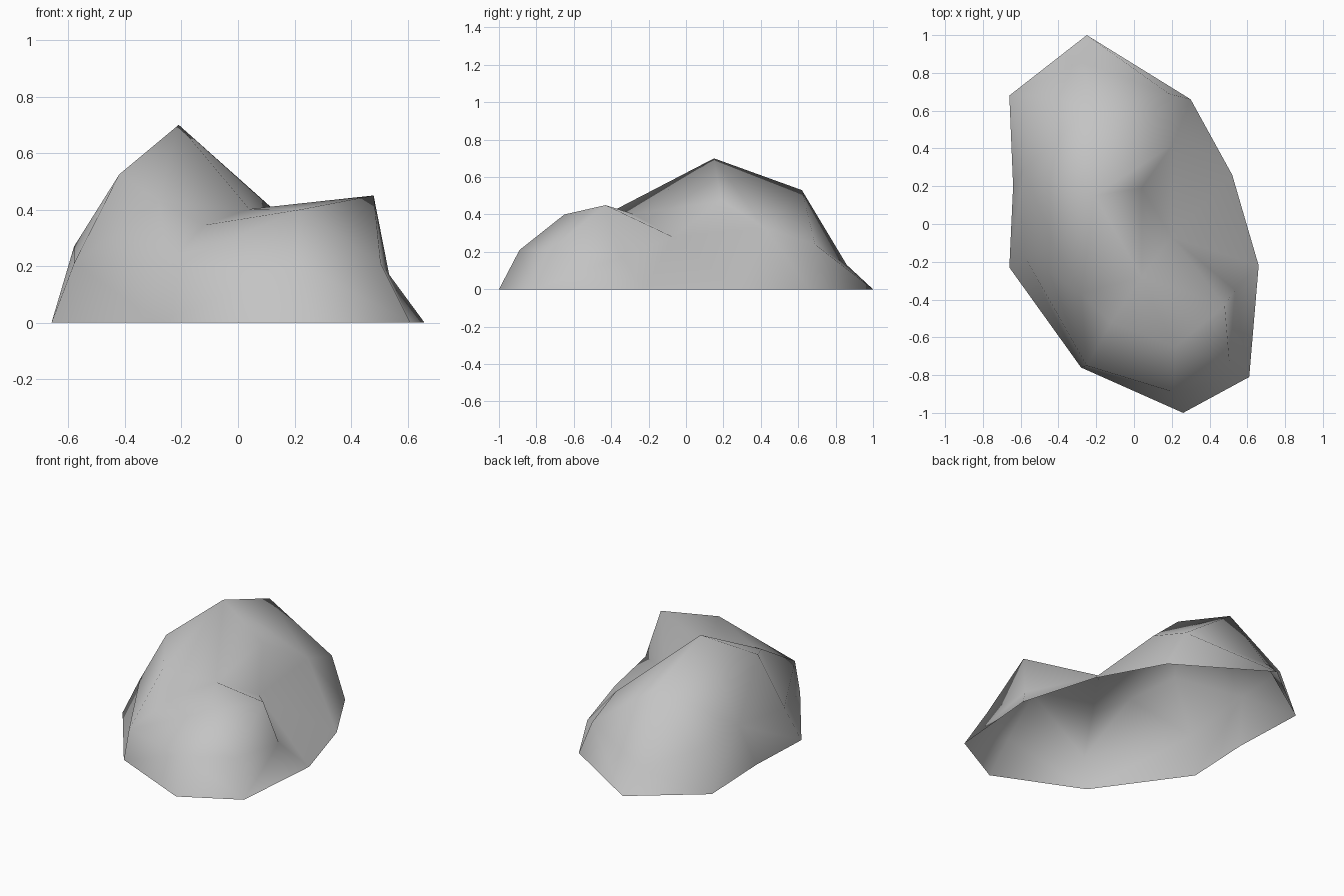
import bpy, bmesh

if "Cube" in bpy.data.objects:
    bpy.data.objects.remove(bpy.data.objects["Cube"])

# Ground outline of the boulder, clockwise from the back
RIM = [(-.25, 1), (.30, .66), (.52, .26), (.66, -.22), (.61, -.81),
       (.26, -1), (-.28, -.76), (-.66, -.23), (-.64, .20), (-.66, .68)]

# Ridge, shoulder and hollow points above the ground
POINTS = {
    "peak": (-.21, .15, .70), "back_top": (-.21, .62, .53),
    "left_top": (-.42, -.13, .525), "brow": (-.28, -.37, .43),
    "shoulder": (.04, .19, .475), "saddle": (.04, -.28, .402),
    "right_top": (.48, -.43, .45), "front_top": (.22, -.65, .40),
    "hollow": (.20, -.07, .28), "front_hollow": (-.12, -.52, .345),
    "right_flank": (.205, .42, .33),
    "back_right": (.185, .69, .24), "back_low": (-.28, .86, .13),
    "back_left": (-.54, .68, .25), "left_low": (-.58, .29, .27),
    "left_front": (-.58, -.17, .21), "front_left": (-.25, -.75, .20),
    "front_low": (.21, -.89, .21), "front_right": (.505, -.73, .21),
    "right_low": (.535, -.35, .17),
}

# Each fan of triangles: centre point, then the points around it
FANS = [
    ("back_right", "r0 r1 right_flank back_top back_low r0"),
    ("front_low", "r4 r5 r6 front_left front_top front_right r4"),
    ("left_low", "r9 r8 r7 left_front left_top peak back_top back_left r9"),
    ("back_low", "r0 r9 back_left back_top"),
    ("right_low", "r3 r4 front_right right_top hollow r3"),
    ("front_top", "front_right right_top saddle"),
    ("front_hollow", "brow front_left front_top saddle brow"),
    ("hollow", "r3 r2 right_flank shoulder saddle right_top"),
    ("peak", "left_top brow saddle shoulder right_flank back_top"),
    ("left_front", "r7 r6 front_left brow left_top"),
    ("right_flank", "r1 r2"),
]

bm = bmesh.new()
verts = {f"r{i}": bm.verts.new((x, y, 0)) for i, (x, y) in enumerate(RIM)}
verts.update({name: bm.verts.new(co) for name, co in POINTS.items()})
for centre, path in FANS:
    ring = path.split()
    for a, b in zip(ring, ring[1:]):
        bm.faces.new((verts[centre], verts[a], verts[b]))

# Point the open shell outward and shade it smooth
bmesh.ops.recalc_face_normals(bm, faces=bm.faces)
bm.normal_update()
if sum(f.normal.z * f.calc_area() for f in bm.faces) < 0:
    bmesh.ops.reverse_faces(bm, faces=bm.faces)
for f in bm.faces:
    f.smooth = True

mesh = bpy.data.meshes.new("boulder")
bm.to_mesh(mesh)
bm.free()

stone = bpy.data.materials.new("grey stone")
stone.diffuse_color = (.55, .55, .55, 1)
stone.use_nodes = True
stone.node_tree.nodes["Principled BSDF"].inputs["Base Color"].default_value = stone.diffuse_color
mesh.materials.append(stone)
bpy.context.collection.objects.link(bpy.data.objects.new("boulder", mesh))
